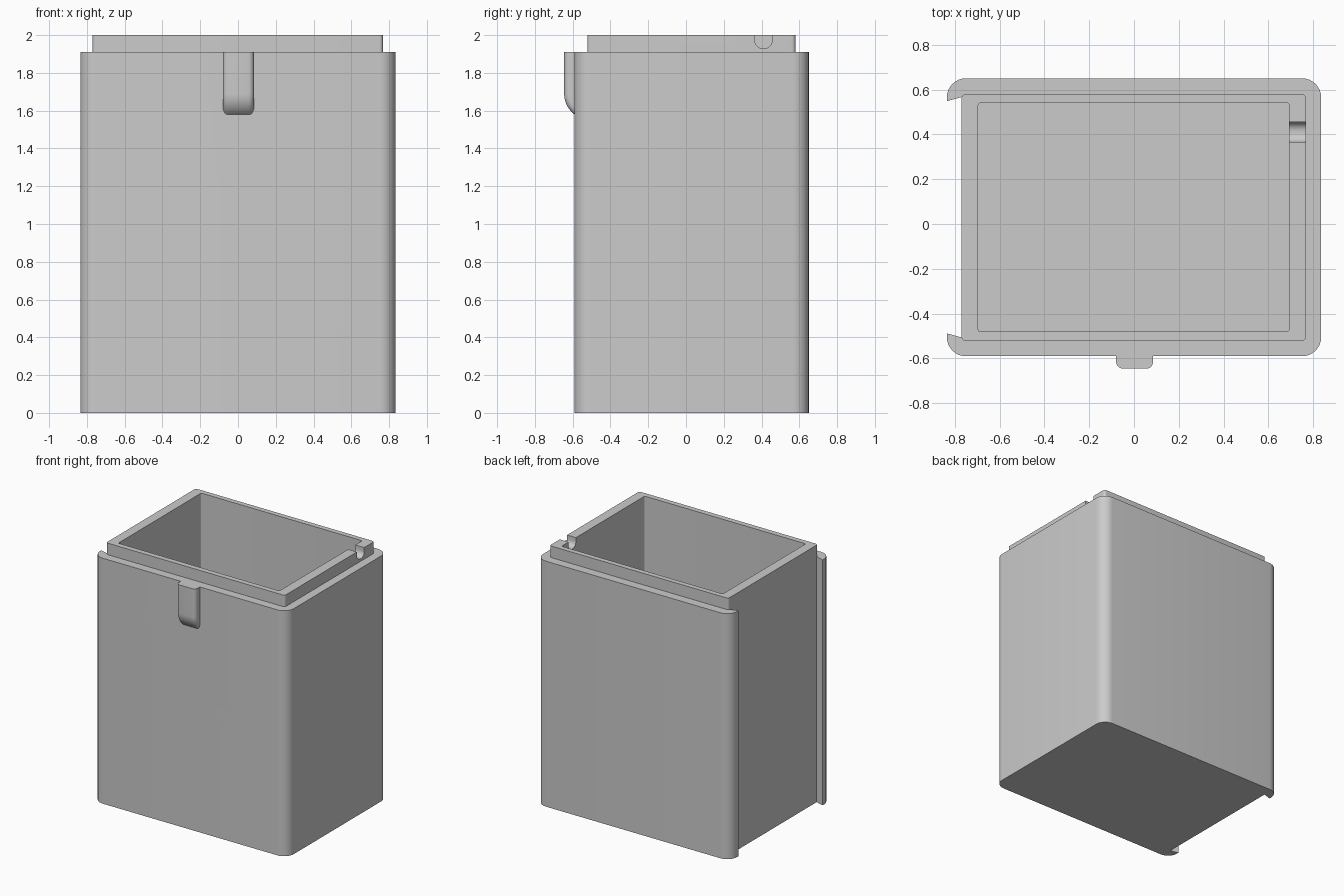
import bpy, bmesh, math

if "Cube" in bpy.data.objects:
    bpy.data.objects.remove(bpy.data.objects["Cube"])

grey = bpy.data.materials.new("plain grey")
grey.diffuse_color = (0.6, 0.6, 0.6, 1)
grey.use_nodes = True
grey.node_tree.nodes["Principled BSDF"].inputs["Base Color"].default_value = grey.diffuse_color


def arc(cx, cy, r, a0, a1, n=8):
    return [(cx + r * math.cos(math.radians(a0 + (a1 - a0) * i / n)),
             cy + r * math.sin(math.radians(a0 + (a1 - a0) * i / n))) for i in range(n + 1)]


def rounded_rect(x0, x1, y0, y1, r):
    return (arc(x1 - r, y0 + r, r, -90, 0) + arc(x1 - r, y1 - r, r, 0, 90)
            + arc(x0 + r, y1 - r, r, 90, 180) + arc(x0 + r, y0 + r, r, 180, 270))


def prism(name, outline, lo, hi, along_x=False):
    """Extrude an outline along z, or a (y, z) outline along x."""
    bm = bmesh.new()
    verts = [bm.verts.new((lo, a, b) if along_x else (a, b, lo)) for a, b in outline]
    face = bm.faces.new(verts)
    new = bmesh.ops.extrude_face_region(bm, geom=[face])["geom"]
    bmesh.ops.translate(bm, verts=[g for g in new if isinstance(g, bmesh.types.BMVert)],
                        vec=(hi - lo, 0, 0) if along_x else (0, 0, hi - lo))
    bmesh.ops.recalc_face_normals(bm, faces=bm.faces[:])
    mesh = bpy.data.meshes.new(name)
    bm.to_mesh(mesh)
    bm.free()
    mesh.materials.append(grey)
    obj = bpy.data.objects.new(name, mesh)
    bpy.context.collection.objects.link(obj)
    return obj


def activate(obj):
    bpy.ops.object.select_all(action='DESELECT')
    obj.select_set(True)
    bpy.context.view_layer.objects.active = obj


def combine(obj, tool, operation):
    mod = obj.modifiers.new(operation.lower(), 'BOOLEAN')
    mod.object, mod.operation, mod.solver = tool, operation, 'EXACT'
    activate(obj)
    bpy.ops.object.modifier_apply(modifier=mod.name)
    bpy.data.objects.remove(tool, do_unlink=True)


# Outer shell: rounded corners, with a slanted-edge channel down the left side
X, Y0, Y1, R = 0.835, -0.59, 0.65, 0.085
shell = (arc(X - R, Y0 + R, R, -90, 0) + arc(X - R, Y1 - R, R, 0, 90)
         + arc(-X + R, Y1 - R, R, 90, 180)
         + [(-X, 0.548), (-0.77, 0.566), (-0.77, -0.506), (-X, -0.488)]
         + arc(-X + R, Y0 + R, R, 180, 270))
case = prism("case", shell, 0, 1.91)

# Raised rim, inner cavity and the U-shaped notch through the right wall
combine(case, prism("rim", rounded_rect(-0.77, 0.768, -0.522, 0.58, 0.02), 1.5, 2.0), 'UNION')
combine(case, prism("cavity", rounded_rect(-0.695, 0.692, -0.48, 0.54, 0.01), 0.08, 2.2), 'DIFFERENCE')
notch = [(0.455, 2.1), (0.365, 2.1)] + arc(0.405, 1.97, 0.04, 180, 270) + arc(0.415, 1.97, 0.04, 270, 360)
combine(case, prism("notch", notch, 0.66, 0.80, True), 'DIFFERENCE')

# Front catch: side profile curving back into the wall, with softened side edges
curve = arc(-0.5075, 1.69, 0.1375, 180, 233.1, 10)
catch = prism("front_catch", [(-0.555, 1.91)] + [(-0.645, 1.91)] + curve + [(-0.555, 1.56)],
              -0.08, 0.085, True)
bm = bmesh.new()
bm.from_mesh(catch.data)
edges = [e for e in bm.edges
         if abs(e.verts[0].co.x - e.verts[1].co.x) < 1e-4
         and all(v.co.y < -0.58 for v in e.verts)]
bmesh.ops.bevel(bm, geom=edges, offset=0.03, segments=5, profile=0.5, affect='EDGES')
bm.to_mesh(catch.data)
bm.free()
combine(case, catch, 'UNION')

activate(case)
bpy.ops.object.shade_smooth_by_angle(angle=math.radians(30))
